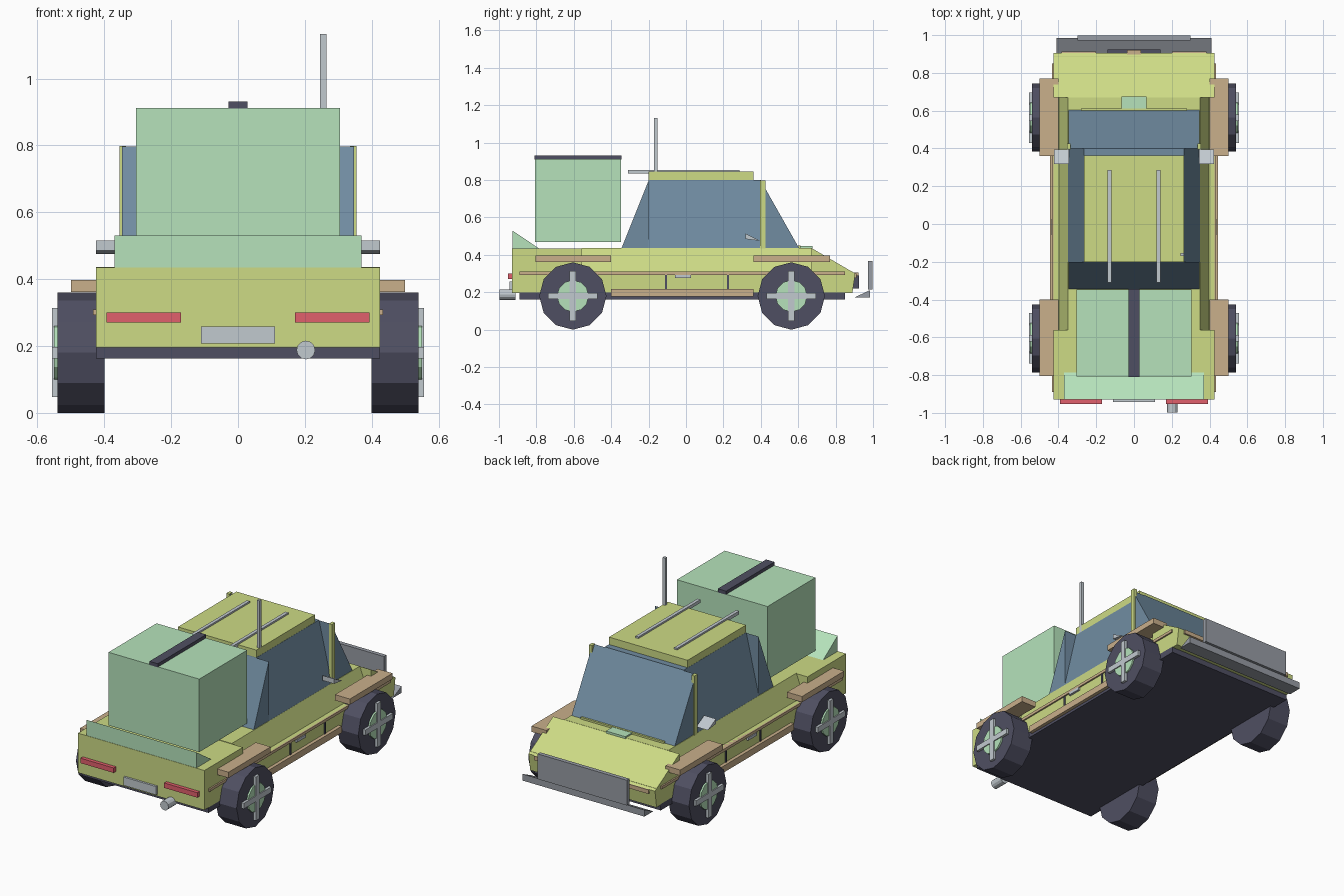
import bpy, bmesh, math
from mathutils import Matrix

if "Cube" in bpy.data.objects:
    bpy.data.objects.remove(bpy.data.objects["Cube"])


def mat(name, r, g, b):
    m = bpy.data.materials.new(name)
    m.diffuse_color = [(c / 255) ** 2.2 for c in (r, g, b)] + [1]
    m.use_nodes = True
    m.node_tree.nodes["Principled BSDF"].inputs["Base Color"].default_value = m.diffuse_color
    return m


PAINT = mat("paint", 204, 218, 132)
GLASS = mat("glass", 112, 139, 160)
GREEN = mat("pale_green", 180, 226, 186)
TAN = mat("tan", 200, 174, 138)
DARK = mat("dark", 80, 80, 98)
RED = mat("red", 224, 96, 108)
SILVER = mat("silver", 192, 200, 206)
STEEL = mat("steel", 150, 155, 163)


def finish(name, bm, m):
    bmesh.ops.recalc_face_normals(bm, faces=bm.faces)
    me = bpy.data.meshes.new(name)
    bm.to_mesh(me)
    bm.free()
    me.materials.append(m)
    ob = bpy.data.objects.new(name, me)
    bpy.context.collection.objects.link(ob)
    return ob


def mirrored(ob):
    ob.modifiers.new("mirror", 'MIRROR')
    return ob


def box(name, x, y, z, m):
    bm = bmesh.new()
    bmesh.ops.create_cube(bm, size=1)
    for v in bm.verts:
        v.co = [r[0] if c < 0 else r[1] for c, r in zip(v.co, (x, y, z))]
    return finish(name, bm, m)


def prism(name, pts, a, b, m, axis='X'):
    """Extrude a (y, z) profile along x, or an (x, z) profile along y."""
    bm = bmesh.new()
    put = (lambda p, t: (t, p[0], p[1])) if axis == 'X' else (lambda p, t: (p[0], t, p[1]))
    ends = [[bm.verts.new(put(p, t)) for p in pts] for t in (a, b)]
    for e in ends:
        bm.faces.new(e)
    n = len(pts)
    for i in range(n):
        j = (i + 1) % n
        bm.faces.new((ends[0][i], ends[0][j], ends[1][j], ends[1][i]))
    return finish(name, bm, m)


def cyl(name, centre, r, depth, sides, axis, m):
    rot = {'X': Matrix.Rotation(math.pi / 2, 4, 'Y'),
           'Y': Matrix.Rotation(math.pi / 2, 4, 'X'), 'Z': Matrix()}[axis]
    bm = bmesh.new()
    bmesh.ops.create_cone(bm, cap_ends=True, segments=sides, radius1=r, radius2=r,
                          depth=depth, matrix=Matrix.Translation(centre) @ rot)
    return finish(name, bm, m)


# chassis and body shell
box("chassis", (-.425, .425), (-.89, .85), (.162, .2), DARK)
box("lower_body", (-.425, .425), (-.93, .89), (.195, .31), PAINT)
box("rear_body", (-.425, .425), (-.93, -.56), (.3, .435), PAINT)
prism("shoulder_body", [(-.4, .305), (.4, .305), (.35, .438), (-.35, .438)], -.56, .67, PAINT, 'Y')
prism("hood", [(.67, .3), (.89, .2), (.905, .3), (.67, .437)], -.425, .425, PAINT)

# cabin: sloped side windows, windscreen and rear window wedges
prism("cabin_windows", [(-.35, .435), (.35, .435), (.265, .8), (-.265, .8)], -.2, .4, GLASS, 'Y')
prism("windscreen", [(.4, .435), (.605, .435), (.4, .797)], -.347, .347, GLASS)
prism("rear_window", [(-.2, .435), (-.345, .435), (-.2, .797)], -.347, .347, GLASS)
box("roof", (-.264, .264), (-.2, .362), (.797, .845), PAINT)
mirrored(box("pillar", (.335, .355), (.395, .425), (.435, .798), PAINT))
mirrored(box("roof_rail", (.12, .14), (-.31, .285), (.835, .855), SILVER))
box("antenna", (.246, .264), (-.17, -.153), (.79, 1.133), SILVER)

# cargo box with strap, rear spoiler
box("cargo_box", (-.305, .305), (-.808, -.347), (.468, .912), GREEN)
box("cargo_strap", (-.028, .028), (-.81, -.345), (.91, .932), DARK)
prism("spoiler", [(-.928, .43), (-.78, .43), (-.928, .53)], -.37, .37, GREEN)

# tail details
mirrored(box("tail_light", (.17, .393), (-.952, -.925), (.27, .3), RED))
box("rear_plate", (-.11, .11), (-.943, -.925), (.207, .258), SILVER)
cyl("exhaust", (.203, -.955, .188), .028, .085, 12, 'Y', SILVER)

# front details
box("bumper_plate", (-.3, .3), (.972, .997), (.215, .368), STEEL)
prism("bumper_blade", [(.9, .172), (.985, .172), (.985, .212)], -.41, .41, STEEL)
box("grille", (-.14, .14), (.88, .925), (.22, .29), DARK)
box("grille_badge", (-.038, .038), (.885, .922), (.285, .305), TAN)
mirrored(box("head_light", (.2, .385), (.88, .912), (.275, .3), TAN))
box("hood_vent", (-.065, .065), (.607, .675), (.43, .447), GREEN)
box("wiper", (-.28, .28), (.6, .612), (.437, .449), PAINT)

# side details
mirrored(box("side_trim", (.39, .434), (-.89, .85), (.293, .31), TAN))
mirrored(box("running_board", (.4, .446), (-.4, .36), (.178, .218), TAN))
mirrored(box("door_handle", (.42, .438), (-.058, .026), (.275, .292), SILVER))
for y in (-.107, .225):
    mirrored(box("door_seam", (.42, .43), (y - .006, y + .006), (.218, .295), DARK))
mirrored(prism("wing_mirror", [(.318, .515), (.318, .485), (.395, .475)], .345, .424, SILVER))

# wheels with hubs, crossed spokes and fenders
for y, f0, f1 in ((-.605, -.805, -.4), (.563, .36, .77)):
    mirrored(box("fender", (.4, .5), (f0, f1), (.362, .397), TAN))
    mirrored(cyl("tyre", (.47, y, .18), .18, .14, 12, 'X', DARK))
    mirrored(cyl("hub", (.52, y, .18), .085, .06, 12, 'X', GREEN))
    mirrored(box("spoke_upright", (.53, .556), (y - .017, y + .017), (.047, .313), SILVER))
    mirrored(box("spoke_level", (.53, .556), (y - .133, y + .133), (.163, .197), SILVER))
